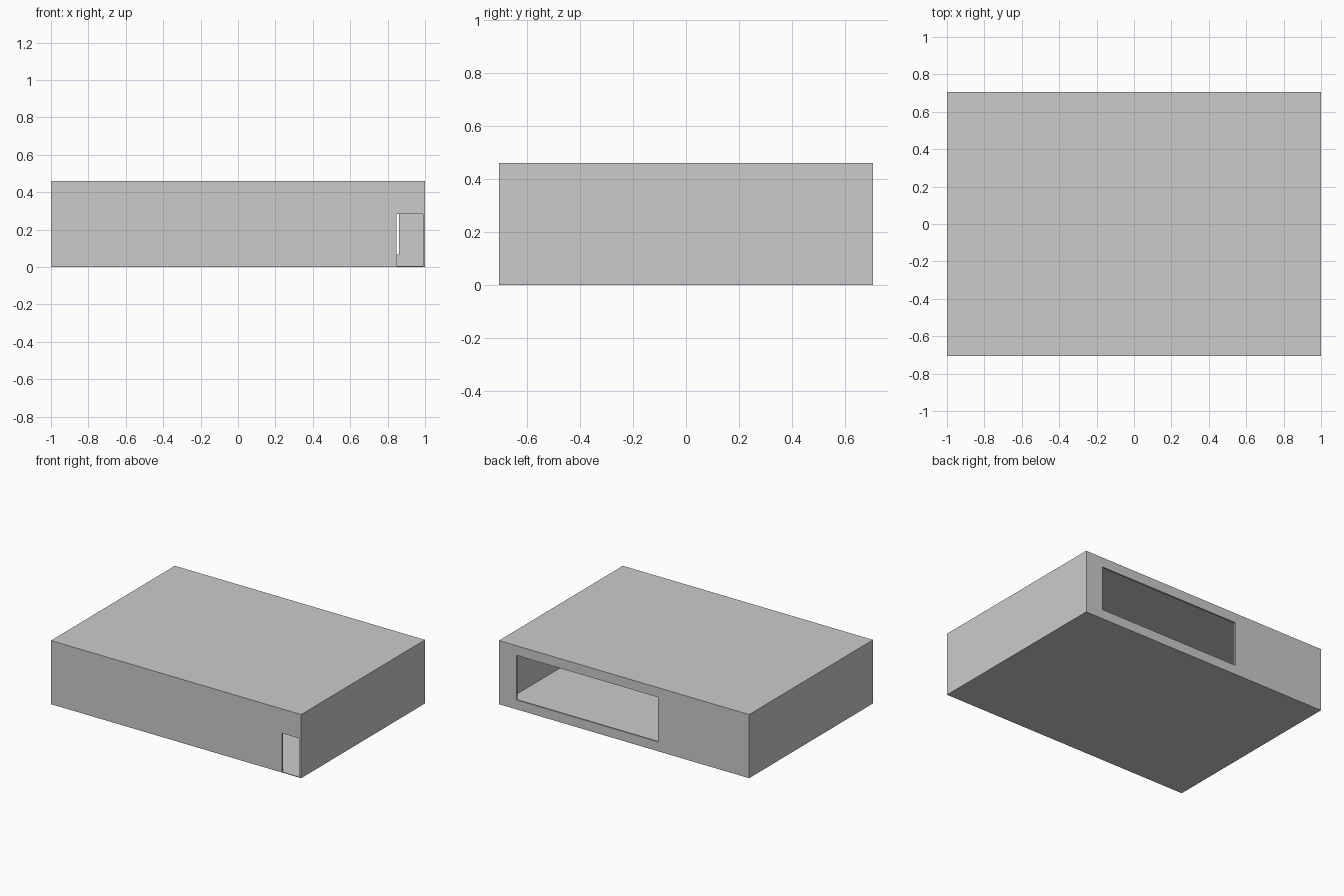
import bpy

if "Cube" in bpy.data.objects:
    bpy.data.objects.remove(bpy.data.objects["Cube"])

W, D, H = 1.0, 0.707, 0.46   # half width, half depth, full height
T = 0.012                    # wall thickness
S = 0.005                    # floor and roof thickness


def box(name, x0, x1, y0, y1, z0, z1):
    bpy.ops.mesh.primitive_cube_add(
        size=1, location=((x0 + x1) / 2, (y0 + y1) / 2, (z0 + z1) / 2))
    ob = bpy.context.object
    ob.name = name
    ob.scale = (x1 - x0, y1 - y0, z1 - z0)
    bpy.ops.object.transform_apply(location=True, rotation=False, scale=True)
    return ob


def cut(wall, x0, x1, z0, z1):
    """Cut a rectangular opening right through a front or back wall."""
    ys = [v.co.y for v in wall.data.vertices]
    cutter = box("opening_cutter", x0, x1, min(ys) - 0.1, max(ys) + 0.1, z0, z1)
    mod = wall.modifiers.new("opening", "BOOLEAN")
    mod.operation = "DIFFERENCE"
    mod.solver = "EXACT"
    mod.object = cutter
    bpy.context.view_layer.objects.active = wall
    bpy.ops.object.modifier_apply(modifier=mod.name)
    bpy.data.objects.remove(cutter)


# Floor and flat roof
box("floor", -W, W, -D, D, 0, S)
box("roof", -W, W, -D, D, H - S, H)

# Plain side walls
box("left_wall", -W, -W + T, -D, D, S, H - S)
box("right_wall", W - T, W, -D, D, S, H - S)

# Front wall with a doorway down to the floor in the right corner
front = box("front_wall", -W + T, W - T, -D, -D + T, S, H - S)
cut(front, 0.847, W + 0.0 - T + 0.05, -0.1, 0.284)

# Back wall with a wide window
back = box("back_wall", -W + T, W - T, D - T, D, S, H - S)
cut(back, -0.27, 0.86, 0.068, 0.39)
